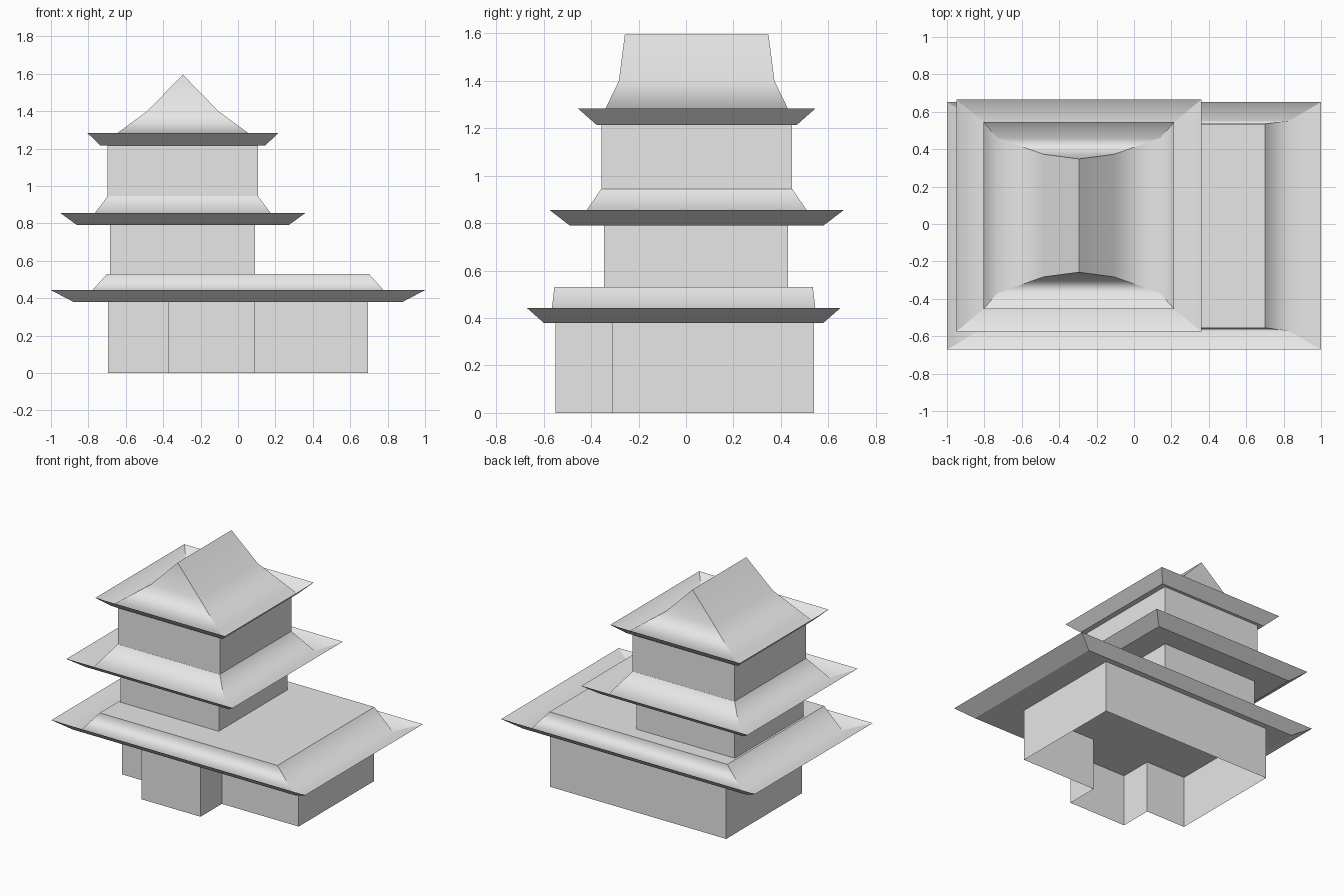
import bpy
import bmesh

cube = bpy.data.objects.get("Cube")
if cube:
    bpy.data.objects.remove(cube, do_unlink=True)

# One plain material
stone = bpy.data.materials.new("light_grey")
stone.use_nodes = True
stone.diffuse_color = (0.8, 0.8, 0.8, 1)
stone.node_tree.nodes["Principled BSDF"].inputs["Base Color"].default_value = (0.8, 0.8, 0.8, 1)


def finish(name, bm):
    mesh = bpy.data.meshes.new(name)
    bm.to_mesh(mesh)
    bm.free()
    mesh.materials.append(stone)
    obj = bpy.data.objects.new(name, mesh)
    bpy.context.collection.objects.link(obj)
    return obj


def walls(name, outline, z0, z1):
    """Open wall shell standing on a counter-clockwise outline."""
    bm = bmesh.new()
    low = [bm.verts.new((x, y, z0)) for x, y in outline]
    high = [bm.verts.new((x, y, z1)) for x, y in outline]
    for i in range(len(outline)):
        j = (i + 1) % len(outline)
        bm.faces.new((low[i], low[j], high[j], high[i]))
    finish(name, bm)


def box_outline(x0, x1, y0, y1):
    return [(x0, y0), (x1, y0), (x1, y1), (x0, y1)]


def roof(name, centre, rings, soft):
    """Loft rectangular rings (half width, half depth, z); soft rings blend smoothly."""
    cx, cy = centre
    bm = bmesh.new()
    loops = [[bm.verts.new((cx + x, cy + y, z)) for x, y in box_outline(-hx, hx, -hy, hy)]
             for hx, hy, z in rings]
    for a, b in zip(loops, loops[1:]):
        for i in range(4):
            j = (i + 1) % 4
            bm.faces.new((a[i], a[j], b[j], b[i])).smooth = True
    bm.faces.new(reversed(loops[0]))
    if rings[-1][0] > 0:
        bm.faces.new(loops[-1])
    # Hips and rims stay crisp, the sweeping slopes do not
    soft_verts = [set(loops[k]) for k in soft]
    for e in bm.edges:
        e.smooth = any(set(e.verts) <= s for s in soft_verts)
    bmesh.ops.remove_doubles(bm, verts=bm.verts, dist=0.0005)
    finish(name, bm)


# Ground floor with projecting porch
walls("ground_floor_walls",
      [(-0.695, -0.31), (-0.375, -0.31), (-0.375, -0.55), (0.09, -0.55),
       (0.09, -0.31), (0.695, -0.31), (0.695, 0.54), (-0.695, 0.54)], 0, 0.38)
roof("lower_roof", (0, -0.01),
     [(0.88, 0.59, 0.38), (1.0, 0.662, 0.443), (0.83, 0.562, 0.385), (0.70, 0.545, 0.53)], [2])

# Tower storeys
tower = (-0.295, 0.045)
walls("middle_floor_walls", box_outline(-0.685, 0.09, -0.345, 0.43), 0.53, 0.79)
roof("middle_roof", tower,
     [(0.565, 0.535, 0.79), (0.655, 0.62, 0.855), (0.515, 0.505, 0.795), (0.402, 0.402, 0.945)], [2])
walls("upper_floor_walls", box_outline(-0.697, 0.107, -0.357, 0.447), 0.945, 1.215)

# Steep ridged top roof
roof("top_roof", tower,
     [(0.44, 0.423, 1.215), (0.51, 0.5, 1.283), (0.435, 0.415, 1.22),
      (0.19, 0.328, 1.40), (0, 0.303, 1.595)], [2, 3])
